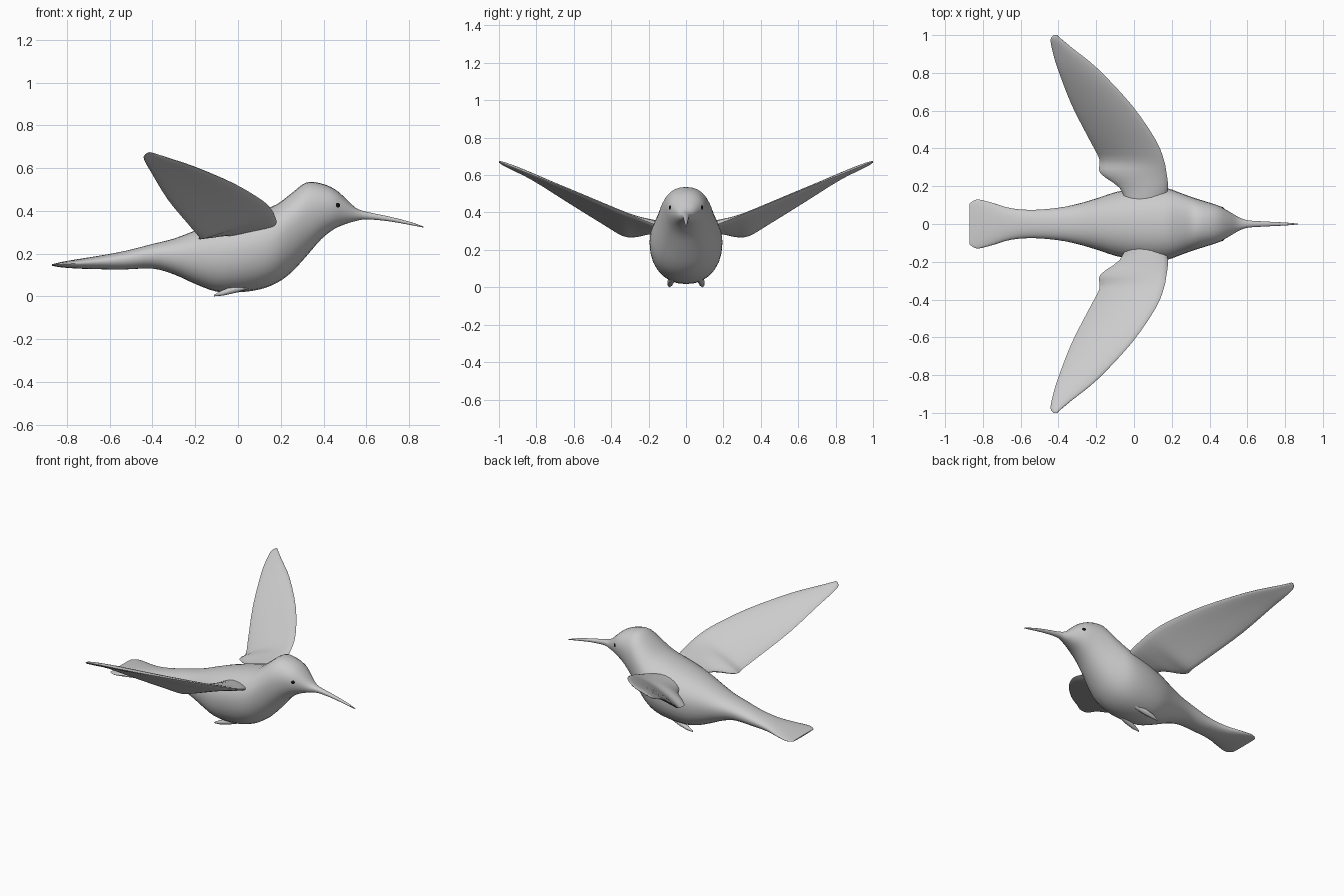
import bpy, bmesh, math
from mathutils import Vector

if "Cube" in bpy.data.objects:
    bpy.data.objects.remove(bpy.data.objects["Cube"])


def smooth_rows(rows, steps):
    """Catmull-Rom interpolation through a list of station rows."""
    out = []
    for i in range(len(rows) - 1):
        p0, p1 = rows[max(i - 1, 0)], rows[i]
        p2, p3 = rows[i + 1], rows[min(i + 2, len(rows) - 1)]
        for s in range(steps):
            t = s / steps
            out.append([0.5 * (2 * b + (c - a) * t + (2 * a - 5 * b + 4 * c - d) * t ** 2
                               + (3 * b - a - 3 * c + d) * t ** 3)
                        for a, b, c, d in zip(p0, p1, p2, p3)])
    return out + [list(rows[-1])]


def finish(name, bm, angle=50, mirror=False):
    bmesh.ops.recalc_face_normals(bm, faces=bm.faces)
    mesh = bpy.data.meshes.new(name)
    bm.to_mesh(mesh)
    bm.free()
    ob = bpy.data.objects.new(name, mesh)
    bpy.context.collection.objects.link(ob)
    bpy.ops.object.select_all(action='DESELECT')
    ob.select_set(True)
    bpy.context.view_layer.objects.active = ob
    bpy.ops.object.shade_smooth_by_angle(angle=math.radians(angle))
    if mirror:
        mod = ob.modifiers.new("mirror", 'MIRROR')
        mod.use_axis = (False, True, False)
    return ob


def loft(name, rings, mirror=False):
    bm = bmesh.new()
    loops = [[bm.verts.new(p) for p in ring] for ring in rings]
    n = len(loops[0])
    for a, b in zip(loops, loops[1:]):
        for i in range(n):
            j = (i + 1) % n
            bm.faces.new((a[i], a[j], b[j], b[i]))
    bm.faces.new(loops[0])
    bm.faces.new(loops[-1])
    return finish(name, bm, mirror=mirror)


# Body, tail, head and bill: x, bottom z, top z, half width
body = [
    (-0.87, .143, .150, .108), (-0.83, .136, .160, .130), (-0.75, .130, .174, .112),
    (-0.65, .127, .190, .083), (-0.53, .126, .212, .075), (-0.40, .130, .245, .086),
    (-0.30, .103, .270, .106), (-0.20, .058, .308, .135), (-0.10, .022, .345, .168),
    (0.00, .019, .375, .188), (0.10, .032, .402, .195), (0.18, .062, .430, .188),
    (0.25, .112, .482, .163), (0.32, .188, .533, .138), (0.39, .268, .528, .116),
    (0.45, .315, .503, .096), (0.50, .337, .462, .068), (0.55, .352, .415, .039),
    (0.60, .360, .396, .020), (0.70, .352, .375, .013), (0.80, .335, .350, .008),
    (0.868, .322, .327, .002)]


def body_ring(x, lo, hi, w, n=28):
    mid = lo + (hi - lo) * 0.56
    ring = []
    for i in range(n):
        a = math.tau * i / n
        c, s = math.cos(a), math.sin(a)
        y = math.copysign(abs(c) ** 0.9, c) * w
        h = (hi - mid) if s > 0 else (mid - lo)
        ring.append((x, y, mid + math.copysign(abs(s) ** 0.95, s) * h))
    return ring


loft("body", [body_ring(*r) for r in smooth_rows(body, 3)])

# Wings: y, leading x, leading z, trailing x, trailing z, thickness
wing = [
    (.10, .16, .310, -.04, .290, .06), (.19, .18, .345, -.075, .290, .055),
    (.27, .172, .376, -.18, .272, .05), (.34, .158, .405, -.182, .278, .045),
    (.445, .115, .448, -.235, .340, .042), (.63, -.012, .524, -.33, .455, .036),
    (.825, -.195, .602, -.405, .578, .028), (.93, -.325, .645, -.435, .630, .022),
    (.98, -.385, .664, -.441, .655, .016), (1.0, -.407, .673, -.425, .668, .006)]


def wing_ring(y, xl, zl, xt, zt, t, n=20):
    ring = []
    for i in range(n):
        a = math.tau * i / n
        u = 0.5 - 0.5 * math.cos(a)
        camber = 0.25 * t * math.sin(math.pi * u)
        z = zl + (zt - zl) * u + math.sin(a) * t * 0.5 + camber
        ring.append((xl + (xt - xl) * u, y, z))
    return ring


loft("wings", [wing_ring(*r) for r in smooth_rows(wing, 3)], mirror=True)

# Small tucked feet
feet = [(-.112, .088, .004, .004), (-.07, .086, .017, .014),
        (-.01, .080, .034, .018), (.06, .072, .050, .012)]
loft("feet", [[(x, y + r * math.cos(math.tau * i / 10), max(0, z + r * math.sin(math.tau * i / 10)))
               for i in range(10)] for x, y, z, r in feet], mirror=True)

# Eyes
bm = bmesh.new()
bmesh.ops.create_uvsphere(bm, u_segments=16, v_segments=10, radius=0.019)
bmesh.ops.translate(bm, verts=bm.verts, vec=Vector((.46, .073, .425)))
eyes = finish("eyes", bm, mirror=True)
black = bpy.data.materials.new("eye black")
black.diffuse_color = (0.005, 0.005, 0.005, 1)
black.use_nodes = True
black.node_tree.nodes["Principled BSDF"].inputs["Base Color"].default_value = black.diffuse_color
eyes.data.materials.append(black)
